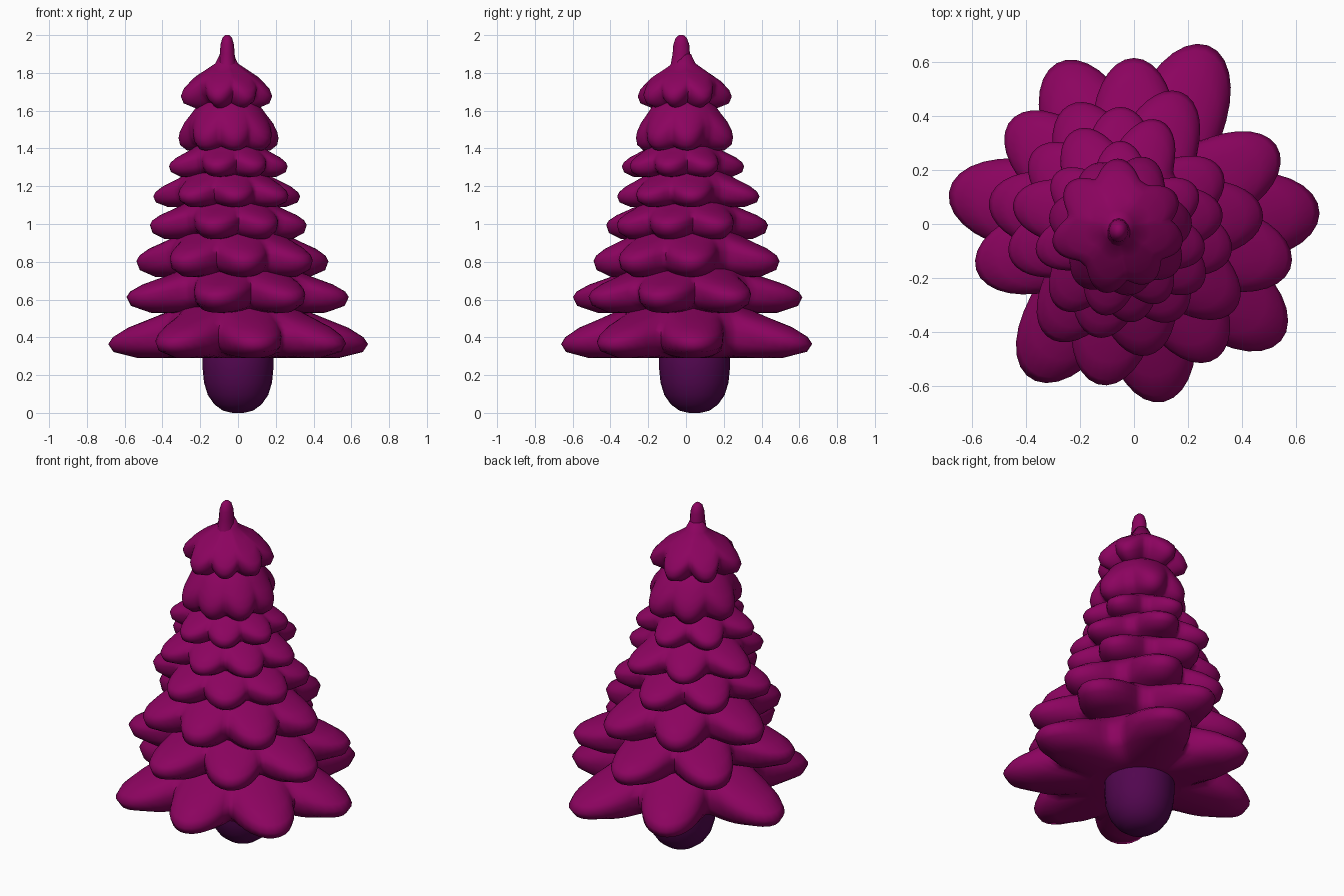
import bpy, bmesh, math

if "Cube" in bpy.data.objects:
    bpy.data.objects.remove(bpy.data.objects["Cube"])


def material(name, col):
    m = bpy.data.materials.new(name)
    m.diffuse_color = (*col, 1)
    m.use_nodes = True
    m.node_tree.nodes["Principled BSDF"].inputs["Base Color"].default_value = m.diffuse_color
    return m


foliage = material("magenta foliage", (0.26, 0.001, 0.115))
bark = material("dark purple bark", (0.083, 0.002, 0.078))


def lerp(a, b, t):
    return a + (b - a) * t


def loft(name, rings, mat):
    """Skin closed rings of points, capping both ends."""
    bm = bmesh.new()
    loops = [[bm.verts.new(p) for p in ring] for ring in rings]
    n = len(loops[0])
    for a, b in zip(loops, loops[1:]):
        for i in range(n):
            j = (i + 1) % n
            bm.faces.new((a[i], a[j], b[j], b[i]))
    bm.faces.new(loops[0])
    bm.faces.new(loops[-1])
    bmesh.ops.recalc_face_normals(bm, faces=bm.faces)
    me = bpy.data.meshes.new(name)
    bm.to_mesh(me)
    bm.free()
    me.materials.append(mat)
    ob = bpy.data.objects.new(name, me)
    bpy.context.collection.objects.link(ob)
    bpy.context.view_layer.objects.active = ob
    ob.select_set(True)
    bpy.ops.object.shade_smooth_by_angle(angle=math.radians(70))
    ob.select_set(False)
    return ob


def lathe(name, cx, cy, profile, mat, n=24, sx=1.0):
    rings = [[(cx + sx * r * math.cos(math.tau * i / n), cy + r * math.sin(math.tau * i / n), z)
              for i in range(n)] for r, z in profile]
    return loft(name, rings, mat)


def tier(name, cx, cy, zt, ztip, zb, rt, rv, reach, lobes, n=112):
    """Skirt of drooping rounded boughs; lobes = (angle, reach factor)."""
    rings = [[] for _ in range(9)]
    for i in range(n):
        deg = 360 * i / n
        w, rad = 0.0, rv
        for ang, f in lobes:
            u = ((deg - ang + 180) % 360 - 180) / 27
            if abs(u) < 1:
                k = (1 - u * u) ** 1.55
                if rv + (reach * f - rv) * k > rad:
                    w, rad = k, rv + (reach * f - rv) * k
        tip = ztip + (1 - w) * 0.38 * (zt - ztip)      # valleys sit higher
        low = zb + (1 - w) * 0.5 * (ztip - zb)
        h = zt - tip
        prof = [(rt * 0.6, zt + 0.05),
                (rt, zt),
                (lerp(rt, rad, 0.35), tip + h * 0.72),
                (lerp(rt, rad, 0.7), tip + h * 0.45),
                (lerp(rt, rad, 0.93), tip + h * 0.17),
                (rad, lerp(tip, low, 0.08)),
                (lerp(rt, rad, 0.92), lerp(tip, low, 0.6)),
                (lerp(rt, rad, 0.55), low),
                (rt * 0.75, zb)]
        c, s = math.cos(math.radians(deg)), math.sin(math.radians(deg))
        for ring, (r, z) in zip(rings, prof):
            ring.append((cx + r * c, cy + r * s, z))
    return loft(name, rings, foliage)


# Bough directions alternate between neighbouring tiers
odd = [(4, 1.0), (67, 1.04), (115, 0.96), (170, 1.01), (236, 1.0), (279, 0.97), (322, 1.01)]
even = [(28, 0.99), (90, 1.01), (140, 0.98), (196, 1.0), (258, 1.0), (301, 0.96), (345, 0.99)]

# cx, cy, top z, tip z, bottom z, waist radius, valley radius, reach
tiers = [
    (0.00, 0.00, 0.55, 0.37, 0.29, 0.34, 0.40, 0.69),
    (0.00, 0.00, 0.75, 0.62, 0.53, 0.32, 0.37, 0.61),
    (-0.03, 0.00, 0.94, 0.81, 0.72, 0.29, 0.34, 0.51),
    (-0.05, 0.00, 1.10, 1.00, 0.92, 0.25, 0.30, 0.43),
    (-0.06, 0.01, 1.26, 1.15, 1.09, 0.22, 0.27, 0.39),
    (-0.05, -0.02, 1.40, 1.31, 1.25, 0.19, 0.23, 0.325),
    (-0.05, -0.01, 1.62, 1.46, 1.39, 0.17, 0.22, 0.265),
    (-0.06, -0.01, 1.85, 1.68, 1.61, 0.06, 0.19, 0.25),
]
for i, t in enumerate(tiers):
    tier(f"bough_tier_{i + 1}", *t, even if i % 2 else odd)

# Pointed top shoot
lathe("top_shoot", -0.057, -0.025,
      [(0.07, 1.80), (0.055, 1.85), (0.046, 1.90), (0.042, 1.95), (0.03, 1.985), (0.012, 2.0)],
      foliage, 12, 0.85)

# Rounded trunk stump
lathe("trunk", 0.0, 0.045,
      [(0.03, 0.0), (0.08, 0.012), (0.125, 0.045), (0.16, 0.095), (0.18, 0.16),
       (0.187, 0.23), (0.187, 0.31), (0.17, 0.36)], bark, 24)
